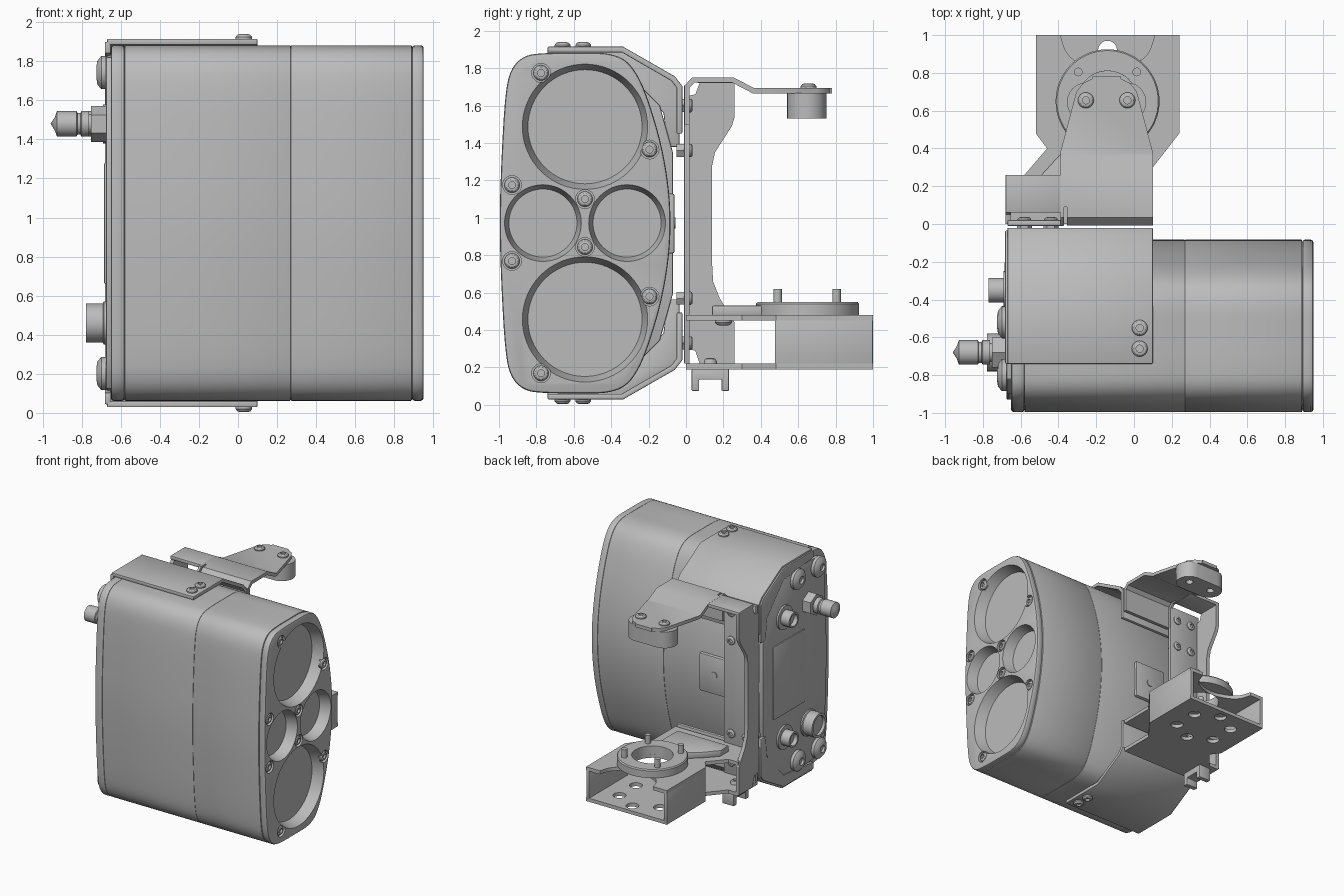
import bpy, bmesh, math
from mathutils import Vector

if "Cube" in bpy.data.objects:
    bpy.data.objects.remove(bpy.data.objects["Cube"])

ZC = 0.972  # mid height of the housing
gray = bpy.data.materials.new("satin gray")
gray.diffuse_color = (0.5, 0.5, 0.5, 1)
gray.use_nodes = True
gray.node_tree.nodes["Principled BSDF"].inputs["Base Color"].default_value = gray.diffuse_color
helpers = []


def make(name, bm, bevel=0):
    bmesh.ops.remove_doubles(bm, verts=bm.verts, dist=1e-5)
    bmesh.ops.recalc_face_normals(bm, faces=bm.faces)
    me = bpy.data.meshes.new(name)
    bm.to_mesh(me)
    bm.free()
    me.materials.append(gray)
    ob = bpy.data.objects.new(name, me)
    bpy.context.collection.objects.link(ob)
    if bevel:
        m = ob.modifiers.new("bevel", 'BEVEL')
        m.width, m.segments, m.limit_method = bevel, 2, 'ANGLE'
        m.angle_limit = math.radians(40)
    return ob


def prism(name, pts, axis, a, b, bevel=0):
    """Extrude a 2D outline from a to b along an axis."""
    place = {'x': lambda p, h: (h, p[0], p[1]),
             'y': lambda p, h: (p[0], h, p[1]),
             'z': lambda p, h: (p[0], p[1], h)}[axis]
    bm = bmesh.new()
    lo = [bm.verts.new(place(p, a)) for p in pts]
    hi = [bm.verts.new(place(p, b)) for p in pts]
    bm.faces.new(lo)
    bm.faces.new(hi)
    n = len(pts)
    for i in range(n):
        j = (i + 1) % n
        bm.faces.new((lo[i], lo[j], hi[j], hi[i]))
    return make(name, bm, bevel)


def box(name, x, y, z, bevel=0):
    return prism(name, [(x[0], y[0]), (x[1], y[0]), (x[1], y[1]), (x[0], y[1])], 'z', *z, bevel)


def lathe(name, prof, loc, axis, n=32):
    """Turn a (radius, height) profile around an axis direction."""
    rot = Vector((0, 0, 1)).rotation_difference(Vector(axis)).to_matrix()
    bm = bmesh.new()
    rings = []
    for r, h in prof:
        k = n if r > 0 else 1
        rings.append([bm.verts.new(Vector(loc) + rot @ Vector((
            r * math.cos(2 * math.pi * i / n), r * math.sin(2 * math.pi * i / n), h)))
            for i in range(k)])
    for A, B in zip(rings, rings[1:]):
        for i in range(n):
            q = [A[i % len(A)], A[(i + 1) % len(A)], B[(i + 1) % len(B)], B[i % len(B)]]
            bm.faces.new(list(dict.fromkeys(q)))
    return make(name, bm)


def rod(name, r, a, b, loc, axis, n=32):
    return lathe(name, [(0, a), (r, a), (r, b), (0, b)], loc, axis, n)


def bolt(name, loc, axis, r=0.042, h=0.025):
    return lathe(name, [(0, -.02), (r, -.02), (r, .4 * h), (.8 * r, .85 * h), (.55 * r, h),
                        (.45 * r, h), (.45 * r, .3 * h), (0, .3 * h)], loc, axis, 24)


def chaikin(pts, times, closed=True):
    for _ in range(times):
        out = [] if closed else [pts[0]]
        for i in range(len(pts) if closed else len(pts) - 1):
            p, q = pts[i], pts[(i + 1) % len(pts)]
            out += [(.75 * p[0] + .25 * q[0], .75 * p[1] + .25 * q[1]),
                    (.25 * p[0] + .75 * q[0], .25 * p[1] + .75 * q[1])]
        pts = out if closed else out + [pts[-1]]
    return pts


def strip(path, t):
    """Outline of a folded sheet with thickness t about a path."""
    L, R = [], []
    for i, p in enumerate(path):
        p = Vector(p)
        d0 = (p - Vector(path[i - 1])).normalized() if i else None
        d1 = (Vector(path[i + 1]) - p).normalized() if i < len(path) - 1 else None
        d0, d1 = d0 or d1, d1 or d0
        n0, n1 = Vector((-d0.y, d0.x)), Vector((-d1.y, d1.x))
        m = (n0 + n1).normalized()
        off = m * (t / 2 / m.dot(n0))
        L.append(tuple(p + off))
        R.append(tuple(p - off))
    return L + R[::-1]


def cut(ob, cutter):
    m = ob.modifiers.new("cut", 'BOOLEAN')
    m.operation, m.object, m.solver = 'DIFFERENCE', cutter, 'EXACT'
    cutter.hide_render = True
    if cutter not in helpers:
        helpers.append(cutter)


def flip(pts):
    return [(a, 2 * ZC - b) for a, b in pts]


# Housing sections sharing one rounded outline
half = [(-.08, 0), (-.092, .2), (-.13, .42), (-.195, .64), (-.25, .78), (-.32, .875), (-.42, .91),
        (-.55, .91), (-.76, .91), (-.87, .895), (-.94, .82), (-.967, .69), (-.987, .35), (-.998, 0)]
loop = [(y, ZC + h) for y, h in half] + [(y, ZC - h) for y, h in half[-2:0:-1]]
loop = chaikin(loop, 2)
prism("rear_cap", loop, 'x', -.65, -.58, .012)
prism("main_housing", loop, 'x', -.58, .27, .004)
front = prism("front_housing", loop, 'x', .27, .89, .004)
bezel = prism("bezel", loop, 'x', .89, .95, .014)

# Lens recesses and bezel screws
for y, dz, ro, ri in ((-.54, .515, .335, .305), (-.54, -.515, .335, .305),
                      (-.765, 0, .205, .182), (-.315, 0, .205, .182)):
    k = (ro - ri) / .09
    c = lathe("lens_cutter", [(0, -.09), (ri, -.09), (ro + .02 * k, .02), (0, .02)],
              (.95, y, ZC + dz), (1, 0, 0), 64)
    cut(front, c)
    cut(bezel, c)
for s in (1, -1):
    for y, dz in ((-.775, .803), (-.195, .393), (-.93, .203), (-.54, .128)):
        p = (.925, y, ZC + s * dz)
        cut(bezel, rod("screw_pocket", .05, 0, .05, p, (1, 0, 0), 24))
        bolt("bezel_screw", p, (1, 0, 0), .041, .024)

# Pad on the back of the housing
box("rear_pad", (-.37, -.08), (-.12, -.062), (.81, 1.13), .01)
rod("pad_hole_plug", .03, 0, .006, (-.22, -.062, ZC), (0, 1, 0), 20)

# Connector side cover with raised panel
cover = [(-.93, ZC), (-.9, 1.68), (-.82, 1.82), (-.38, 1.84), (-.14, 1.6), (-.07, 1.35)]
cover = cover + flip(cover[1:])[::-1]
prism("side_cover", cover, 'x', -.675, -.64, .008)
box("cover_panel", (-.685, -.67), (-.62, -.2), (.66, 1.28), .006)
for s in (1, -1):
    for y, dz in ((-.52, .77), (-.8, .77)):
        lathe("dome_plug", [(0, 0), (.085, 0), (.085, .025), (.06, .045), (.03, .05), (.03, .03), (0, .03)],
              (-.675, y, ZC + s * dz), (-1, 0, 0))
    lathe("small_connector", [(.1, 0), (.1, .015), (.065, .015), (.065, .095), (.05, .095), (.05, .06), (0, .06)],
          (-.675, -.35, ZC + s * .508), (-1, 0, 0))
rod("connector_nut", .092, 0, .08, (-.672, -.68, 1.48), (-1, 0, 0), 6)
lathe("plug_connector", [(0, 0), (.05, 0), (.05, .09), (.065, .09), (.065, .13), (.055, .135), (.055, .15),
                         (.065, .155), (.065, .255), (.035, .265), (0, .288)], (-.672, -.68, 1.48), (-1, 0, 0))
lathe("large_connector", [(0, 0), (.11, 0), (.11, .015), (.1, .02), (.1, .105), (.08, .105), (.08, .08), (0, .08)],
      (-.672, -.68, .46), (-1, 0, 0))

# Clamp brackets above and below the housing
wrap = [(-.74, 1.9), (-.34, 1.9), (-.07, 1.745), (-.035, 1.7), (-.035, 1.45)]
ear = [(-.74, 1.9), (-.34, 1.9), (-.07, 1.745), (-.035, 1.7), (-.035, 1.38), (-.1, 1.38),
       (-.12, 1.56), (-.34, 1.8), (-.74, 1.84)]
for s, tag in ((1, "upper"), (-1, "lower")):
    f = (lambda p: p) if s > 0 else flip
    prism(tag + "_bracket", strip(f(wrap), .03), 'x', -.67, .1, .006)
    prism(tag + "_bracket_ear", f(ear), 'x', -.682, -.652, .006)
    for y in (-.55, -.66):
        bolt("bracket_screw", (.03, y, ZC + s * .943), (0, 0, s), .042, .024)

# Upright spine: back web, side flange and fixing screws
box("spine_web", (-.67, -.37), (-.01, .02), (.22, 1.71), .006)
prism("spine_flange", [(0, .3), (.05, .29), (.08, .2), (.26, .2), (.26, .44), (.18, .57), (.145, .66), (.14, .75),
                       (.14, 1.28), (.155, 1.35), (.245, 1.49), (.26, 1.54), (.26, 1.74), (.08, 1.74),
                       (.05, 1.66), (0, 1.65)], 'x', -.68, -.65)
for z in (1.6, 1.36, .57, .33):
    for x in (-.58, -.44):
        bolt("spine_screw", (x, .02, z), (0, 1, 0), .036, .016)
        rod("spine_nut", .04, 0, .04, (x, -.01, z), (0, -1, 0), 6)
box("spine_top", (-.68, -.38), (.06, .26), (1.72, 1.75), .005)

# Upper arm: folded sheet tapering to a rounded end
fold = [(.005, 1.5), (.005, 1.7), (.04, 1.737), (.25, 1.737), (.36, 1.68), (.78, 1.68)]
arm = prism("upper_arm", strip(fold, .028), 'x', -.39, .1)
for sx in (-1, 1):
    e = -.145 + sx * .245
    c = prism("arm_trim", [(e, .38), (e - sx * .085, .7), (e - sx * .12, .745), (e - sx * .17, .77),
                           (e - sx * .17, .9), (e + sx * .1, .9), (e + sx * .1, .38)], 'z', 1.5, 1.9)
    cut(arm, c)
cut(arm, box("arm_slot", (-.37, -.355), (-.1, .09), (1.4, 1.9)))
ends = []
for cx, a0 in ((-.04, -90), (-.25, 90)):
    ends += [(cx + .105 * math.cos(math.radians(a0 + 15 * i)),
              .645 + .105 * math.sin(math.radians(a0 + 15 * i))) for i in range(13)]
block = prism("arm_end_block", ends, 'z', 1.53, 1.668)
for x in (-.255, -.035):
    bolt("arm_screw", (x, .655, 1.694), (0, 0, 1), .042, .024)
    cut(block, rod("block_hole", .03, 0, .05, (x, .655, 1.52), (0, 0, 1), 20))

# Lower tray: two plates joined by side walls
neck = [(.1, 0), (.1, .3), (.24, .48), (.24, 1)]
neck_l = [(-.52, 1), (-.52, .48), (-.46, .4), (-.58, .26), (-.67, .26), (-.67, 0)]
bottom = prism("tray_bottom", neck + neck_l, 'z', .19, .22)
scallop = chaikin([(.11, 1), (.08, .9), (0, .84), (-.14, .8), (-.28, .84), (-.36, .9), (-.39, 1)], 2, False)
top = prism("tray_top", neck + scallop + neck_l, 'z', .45, .48)
for x in (-.52, .21):
    box("tray_wall", (x, x + .03), (.475, 1), (.195, .475), .006)
for x, y in ((-.33, .6), (-.33, .82), (.05, .6), (.05, .82), (-.14, .5), (-.14, .92)):
    cut(bottom, rod("tray_hole", .05, -.05, .05, (x, y, .2), (0, 0, 1), 24))
cut(top, rod("ring_bore", .16, -.05, .05, (-.14, .65, .465), (0, 0, 1), 40))

# Swivel ring with its mounting tongue and pins
lathe("swivel_ring", [(.16, .48), (.275, .48), (.275, .54), (.268, .55), (.16, .55), (.16, .48)],
      (-.14, .65, 0), (0, 0, 1), 64)
prism("ring_tongue", [(-.5, .14), (-.02, .14), (-.02, .42), (-.3, .44), (-.4, .36), (-.5, .25)],
      'z', .478, .53, .006)
for x in (-.295, .015):
    for y in (.49, .805):
        rod("ring_pin", .023, .5, .62, (x, y, 0), (0, 0, 1), 20)
for x in (-.45, -.1):
    bolt("tray_screw", (x, .2, .45), (0, 0, -1), .045, .025)
bolt("clip_screw", (-.55, .13, .22), (0, 0, 1), .035, .03)

# Cable clip under the tray
prism("cable_clip", [(.03, .075), (.07, .075), (.07, .135), (.19, .135), (.19, .075), (.23, .075),
                     (.23, .19), (.03, .19)], 'x', -.61, -.5, .005)

# Apply modifiers, drop cutters and keep edges sharp
bpy.context.view_layer.update()
bpy.ops.object.select_all(action='DESELECT')
solid = [o for o in bpy.context.scene.objects if o not in helpers]
for o in solid:
    o.select_set(True)
bpy.context.view_layer.objects.active = solid[0]
bpy.ops.object.convert(target='MESH')
bpy.ops.object.shade_smooth_by_angle(angle=math.radians(30))
for o in helpers:
    bpy.data.objects.remove(o)
